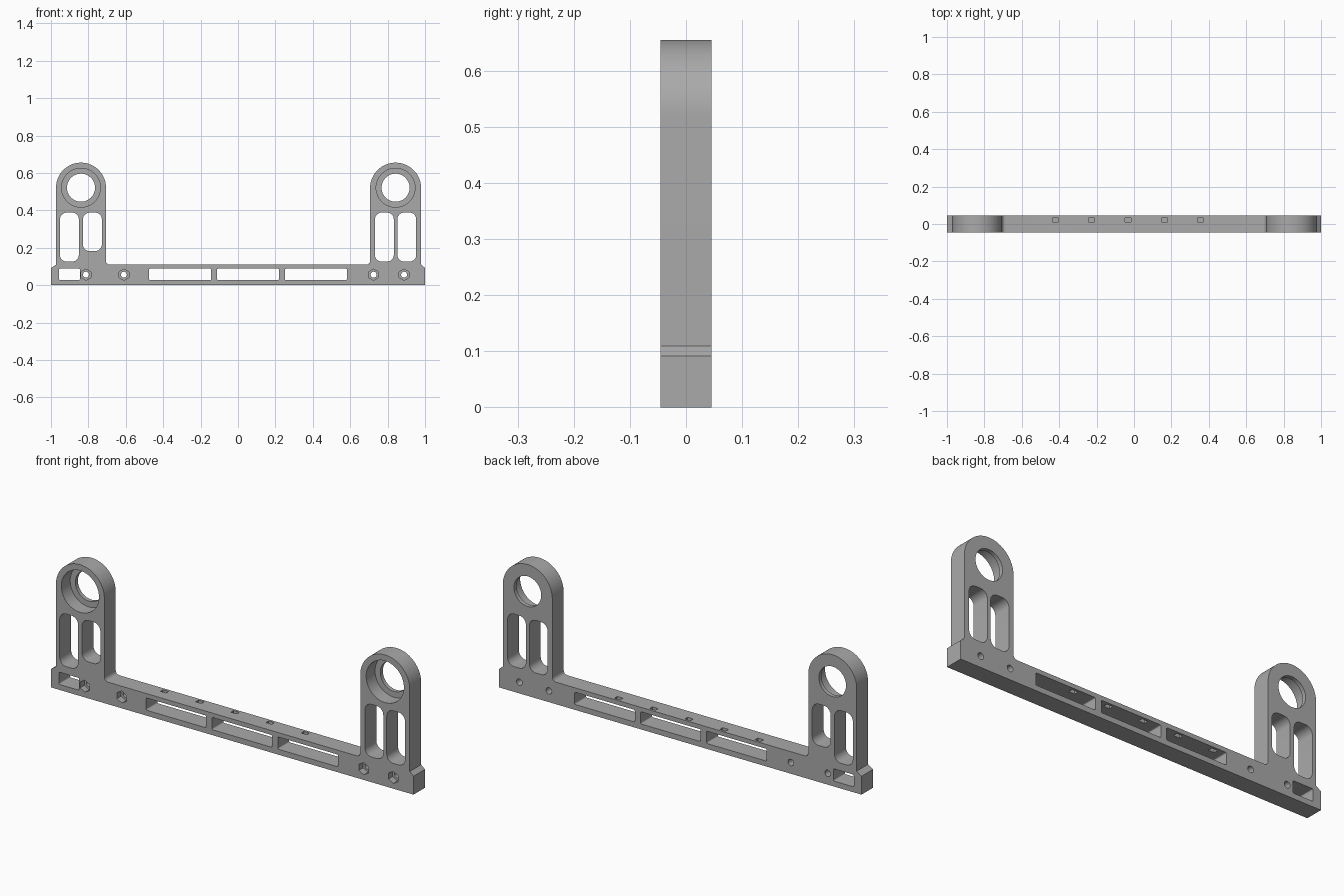
import bpy, bmesh
from math import pi, cos, sin, radians

if "Cube" in bpy.data.objects:
    bpy.data.objects.remove(bpy.data.objects["Cube"])

HALF = 0.045          # half the plate thickness
BORE_Z = 0.521        # height of the bearing bores
WINDOW_Z = (0.027, 0.088)

grey = bpy.data.materials.new("plain grey")
grey.use_nodes = True
grey.diffuse_color = (0.4, 0.4, 0.4, 1)
grey.node_tree.nodes["Principled BSDF"].inputs["Base Color"].default_value = (0.4, 0.4, 0.4, 1)


def arc(cx, cz, r, start, end, steps):
    angles = [radians(start + (end - start) * i / steps) for i in range(steps + 1)]
    return [(cx + r * cos(a), cz + r * sin(a)) for a in angles]


def circle(cx, cz, r, sides=64, start=0):
    return arc(cx, cz, r, start, start + 360, sides)[:-1]


def rounded_rect(x0, x1, z0, z1, r):
    corners = [(x1 - r, z1 - r), (x0 + r, z1 - r), (x0 + r, z0 + r), (x1 - r, z0 + r)]
    return [p for i, (x, z) in enumerate(corners) for p in arc(x, z, r, 90 * i, 90 * i + 90, 8)]


def prism(bm, outline, y0, y1):
    """Extrude an outline in the xz plane from y0 to y1."""
    front = [bm.verts.new((x, y0, z)) for x, z in outline]
    back = [bm.verts.new((x, y1, z)) for x, z in outline]
    bm.faces.new(front)
    bm.faces.new(back[::-1])
    n = len(outline)
    for i in range(n):
        j = (i + 1) % n
        bm.faces.new((front[j], front[i], back[i], back[j]))


def finish(name, bm):
    bmesh.ops.recalc_face_normals(bm, faces=bm.faces)
    mesh = bpy.data.meshes.new(name)
    bm.to_mesh(mesh)
    bm.free()
    mesh.materials.append(grey)
    obj = bpy.data.objects.new(name, mesh)
    bpy.context.collection.objects.link(obj)
    return obj


# Frame outline: base bar, right and left uprights with round tops
L_IN, L_OUT, R_IN, R_OUT = -0.706, -0.973, 0.706, 0.979
BAR, SHOULDER, FILLET = 0.11, 0.092, 0.02
lx, lr = (L_IN + L_OUT) / 2, (L_IN - L_OUT) / 2
rx, rr = (R_IN + R_OUT) / 2, (R_OUT - R_IN) / 2
outline = [(-1, 0), (1, 0), (1, SHOULDER), (R_OUT, BAR)]
outline += arc(rx, 0.655 - rr, rr, 0, 180, 40)
outline += arc(R_IN - FILLET, BAR + FILLET, FILLET, 0, -90, 8)
outline += arc(L_IN + FILLET, BAR + FILLET, FILLET, 270, 180, 8)
outline += arc(lx, 0.655 - lr, lr, 0, 180, 40)
outline += [(L_OUT, BAR), (-1, SHOULDER)]
bm = bmesh.new()
prism(bm, outline, -HALF, HALF)
frame = finish("bracket_frame", bm)

# Openings that pass right through
through = bmesh.new()
for x in (lx, rx):
    prism(through, circle(x, BORE_Z, 0.075), -0.1, 0.1)
for x0, z0 in ((-0.952, 0.126), (-0.829, 0.182), (0.732, 0.126), (0.852, 0.126)):
    prism(through, rounded_rect(x0, x0 + 0.101, z0, 0.388, 0.036), -0.1, 0.1)
for x0, x1 in ((-0.957, -0.845), (-0.476, -0.144), (-0.112, 0.219), (0.251, 0.583)):
    prism(through, rounded_rect(x0, x1, *WINDOW_Z, 0.006), -0.1, 0.1)
BOLTS = (-0.813, -0.61, 0.725, 0.888)
for x in BOLTS:
    prism(through, circle(x, 0.056, 0.016, 24), -0.1, 0.1)

# Bearing seats, hexagonal nut recesses and small slots in the bar's top
recess = bmesh.new()
for x in (lx, rx):
    prism(recess, circle(x, BORE_Z, 0.104), -0.1, 0.025)
for x in BOLTS:
    prism(recess, circle(x, 0.056, 0.03, 6, 30), -0.1, -0.012)
for i in range(5):
    x = -0.42 + 0.194 * i
    prism(recess, rounded_rect(x - 0.016, x + 0.016, 0.06, 0.15, 0.002), 0.011, 0.033)

bpy.context.view_layer.objects.active = frame
frame.select_set(True)
for name, bm in (("through_cutter", through), ("recess_cutter", recess)):
    cutter = finish(name, bm)
    cutter.hide_render = True
    mod = frame.modifiers.new(name, 'BOOLEAN')
    mod.operation = 'DIFFERENCE'
    mod.solver = 'EXACT'
    mod.object = cutter
    bpy.ops.object.modifier_apply(modifier=name)
    bpy.data.objects.remove(cutter)

bpy.ops.object.shade_smooth_by_angle(angle=radians(30))
